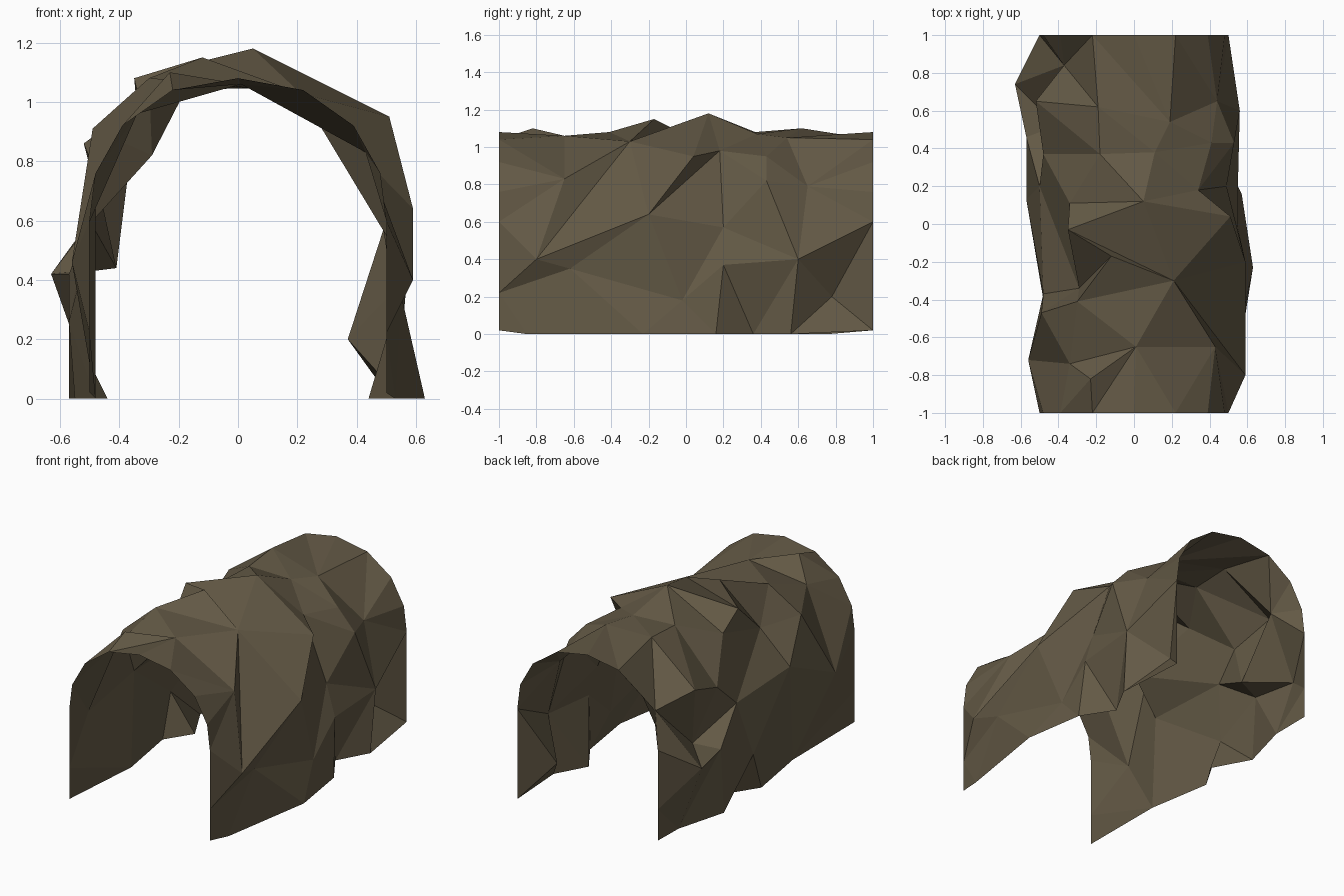
import bpy
import bmesh
import math
from mathutils import Vector
from mathutils.geometry import delaunay_2d_cdt

default_cube = bpy.data.objects.get("Cube")
if default_cube:
    bpy.data.objects.remove(default_cube, do_unlink=True)

AXIS = 0.4        # height of the tunnel axis used for unrolling
FOOT_U = 1.4      # unrolled position of the ground edge

# One flat rock colour
rock = bpy.data.materials.new("brown_rock")
rock.use_nodes = True
colour = (0.125, 0.1, 0.06, 1)
rock.diffuse_color = colour
shader = rock.node_tree.nodes["Principled BSDF"]
shader.inputs["Base Color"].default_value = colour
shader.inputs["Roughness"].default_value = 1

# Half of the regular arch that closes both ends (x, z), ground to crown
arch = [(.5, .02), (.5, .22), (.5, .6), (.48, .76), (.39, .92), (.22, 1.04)]

# Ground edge kinks (x, y, z)
feet = [(x, y, 0) for x, y in [
    (.53, -.85), (.63, -.23), (.57, .16), (.44, .36), (.55, .56),
    (-.48, .76), (-.57, .43), (-.44, .19), (-.55, .02), (-.48, -.4)]]

# Rock bumps and hollows of the roof
roof = [(-.23, -.82, 1.1), (.01, -.65, 1.06), (-.34, -.74, .96),
        (-.3, -.41, 1.08), (.21, -.3, 1.03), (-.12, -.17, 1.15),
        (-.29, -.34, .82), (-.35, -.03, 1.08), (-.34, .11, .97),
        (.05, .12, 1.18), (-.18, .37, 1.08), (.11, .38, 1.07),
        (.19, .54, 1.05), (-.19, .62, 1.1), (.34, .18, .98), (.41, .43, .95)]

# Rock bumps and hollows of the two walls
left_wall = [(.59, -.8, .4), (.43, -.65, .83), (.55, -.62, .35),
             (.59, -.2, .64), (.55, -.02, .18), (.51, .04, .95),
             (.49, .2, .57), (.55, .2, .37), (.53, .43, .82),
             (.56, .6, .4), (.44, .65, .79), (.37, .78, .2)]
right_wall = [(-.63, .74, .42), (-.37, .84, .76), (-.52, .65, .86),
              (-.48, .37, .76), (-.5, .2, .6), (-.41, .52, .44),
              (-.57, .13, .26), (-.49, -.47, .91), (-.48, -.37, .61),
              (-.56, -.72, .46), (-.57, .46, .42), (-.5, -1, .41)]

# Sharp ridges and valleys that must run along an edge
creases = [(roof[4], left_wall[0]), (left_wall[0], left_wall[3]),
           (left_wall[2], left_wall[4]), (left_wall[4], left_wall[6]),
           (left_wall[3], left_wall[6]), (left_wall[3], roof[14]),
           (roof[14], left_wall[6]), (left_wall[6], left_wall[8]),
           (left_wall[11], (.5, 1, .6)), (right_wall[5], right_wall[1]),
           (right_wall[4], right_wall[5]), (right_wall[4], right_wall[10]),
           (right_wall[3], right_wall[5]), (right_wall[4], right_wall[6]),
           (right_wall[0], (-.5, 1, .6)), (roof[8], right_wall[4]),
           (roof[8], roof[6]), (roof[6], right_wall[4]),
           (roof[6], right_wall[8]), (right_wall[7], roof[3]),
           (roof[8], roof[10]), (roof[7], roof[4]),
           (roof[1], (-.22, -1, 1.04)), (roof[12], (-.22, 1, 1.04))]


def end_arch(y):
    """Full mirrored arch at one end of the tunnel."""
    halves = [(side * x, y, z) for side in (-1, 1) for x, z in arch]
    return halves + [(0, y, 1.08)]


def unroll(point):
    """Flatten the tunnel shell to (distance round the arch, length)."""
    x, y, z = point
    if z < 0.05:
        return Vector((math.copysign(FOOT_U, x), y))
    return Vector((math.atan2(x, z - AXIS) * 0.6, y))


def build_shell(name, points, ridges):
    """Triangulate the points over the unrolled shell, facing outwards."""
    flat = [unroll(p) for p in points]
    edges = []
    for ridge in ridges:
        trial = edges + [tuple(points.index(p) for p in ridge)]
        # Keep a ridge only where it crosses no earlier one
        if len(delaunay_2d_cdt(flat, trial, [], 0, 1e-5)[0]) == len(flat):
            edges = trial
    result = delaunay_2d_cdt(flat, edges, [], 0, 1e-5)
    faces, originals = result[2], result[3]
    bm = bmesh.new()
    verts = [bm.verts.new(p) for p in points]
    for face in faces:
        corners = [originals[i][0] for i in face]
        a, b, c = (flat[i] for i in corners)
        # Skip slivers lying along the straight borders
        if abs((b - a).cross(c - a)) > 1e-5:
            bm.faces.new([verts[i] for i in corners])
    bm.normal_update()
    # The unrolled sheet has one winding, so turn it outwards as a whole
    outward = sum(f.normal.dot(f.calc_center_median() - Vector((0, 0, AXIS)))
                  for f in bm.faces)
    if outward < 0:
        bmesh.ops.reverse_faces(bm, faces=bm.faces[:])
    mesh = bpy.data.meshes.new(name)
    bm.to_mesh(mesh)
    bm.free()
    mesh.materials.append(rock)
    obj = bpy.data.objects.new(name, mesh)
    bpy.context.collection.objects.link(obj)


build_shell("cave_tunnel", end_arch(-1) + end_arch(1) + feet
            + roof + left_wall + right_wall, creases)
